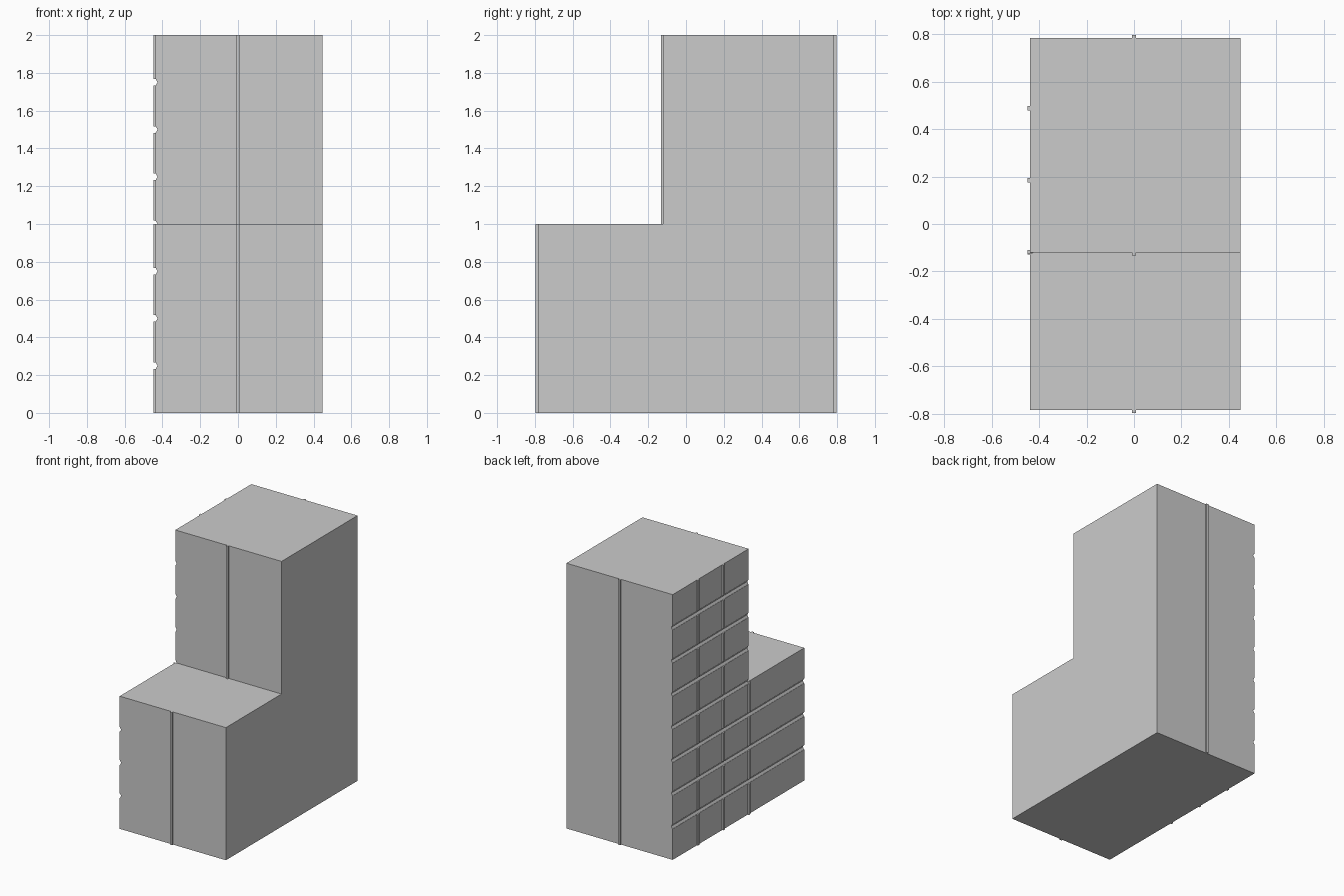
import bpy, bmesh, math

if "Cube" in bpy.data.objects:
    bpy.data.objects.remove(bpy.data.objects["Cube"])

X0, X1 = -0.438, 0.448      # body sides
Y0, YS, Y1 = -0.784, -0.121, 0.784  # front, step, back
H, HS = 2.0, 1.0


def new_object(name, bm):
    bmesh.ops.recalc_face_normals(bm, faces=bm.faces)
    mesh = bpy.data.meshes.new(name)
    bm.to_mesh(mesh)
    bm.free()
    obj = bpy.data.objects.new(name, mesh)
    bpy.context.collection.objects.link(obj)
    return obj


def prism(bm, points, direction):
    face = bm.faces.new([bm.verts.new(p) for p in points])
    ext = bmesh.ops.extrude_face_region(bm, geom=[face])["geom"]
    bmesh.ops.translate(bm, vec=direction,
                        verts=[v for v in ext if isinstance(v, bmesh.types.BMVert)])


def box(name, x0, x1, y0, y1, z0, z1):
    bm = bmesh.new()
    prism(bm, [(x0, y0, z0), (x1, y0, z0), (x1, y1, z0), (x0, y1, z0)], (0, 0, z1 - z0))
    return new_object(name, bm)


# Hidden cutter: hexagonal rods for the horizontal grooves on the left side
bm = bmesh.new()
for i in range(1, 8):
    z = i * 0.25
    start = -0.9 if z < HS else YS - 0.001
    ring = [(-0.446 + 0.02 * math.cos(a), start, z + 0.02 * math.sin(a))
            for a in (k * math.pi / 3 for k in range(6))]
    prism(bm, ring, (0, 0.9 - start, 0))
cutter = new_object("groove_cutter", bm)
cutter.hide_render = True
cutter.display_type = 'WIRE'


def cut_grooves(obj):
    mod = obj.modifiers.new("grooves", 'BOOLEAN')
    mod.operation = 'DIFFERENCE'
    mod.solver = 'EXACT'
    mod.object = cutter


# Stepped body
bm = bmesh.new()
prism(bm, [(X0, y, z) for y, z in
           ((Y0, 0), (Y1, 0), (Y1, H), (YS, H), (YS, HS), (Y0, HS))], (X1 - X0, 0, 0))
cut_grooves(new_object("stepped_body", bm))

# Vertical centre strips on the front, step and back faces
box("front_strip", -0.008, 0.008, Y0 - 0.012, Y0 + 0.005, 0, HS)
box("step_strip", -0.008, 0.008, YS - 0.012, YS + 0.005, HS, H)
box("back_strip", -0.008, 0.008, Y1 - 0.005, Y1 + 0.012, 0, H)

# Vertical strips on the left side, broken by the grooves
for i, (y, top) in enumerate(((0.487, H), (0.184, H), (-0.119, HS))):
    cut_grooves(box(f"side_strip_{i + 1}", -0.448, X0 + 0.004, y - 0.01, y + 0.01, 0, top))
